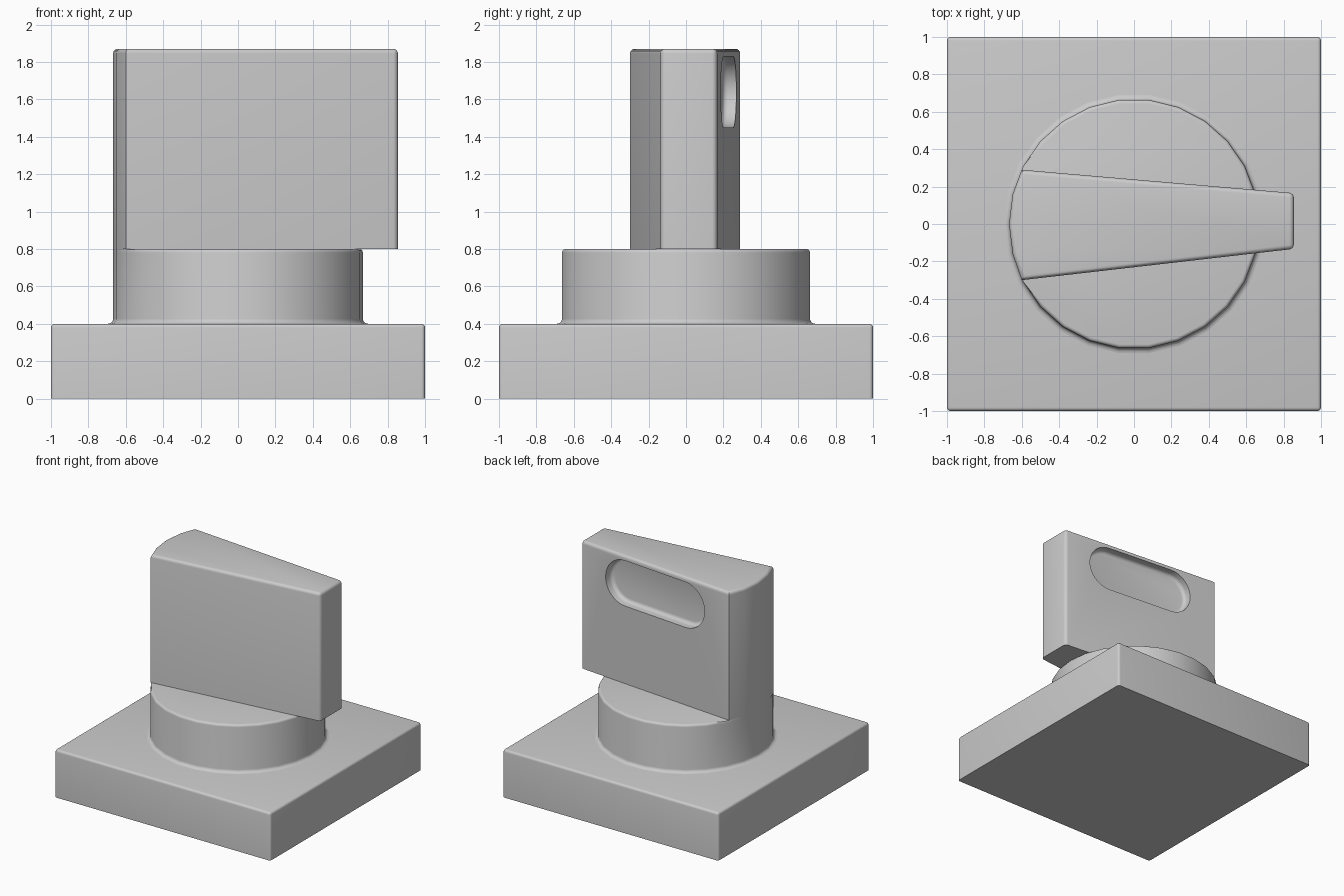
import bpy, bmesh
from math import sin, cos, pi, radians, atan2, hypot
from mathutils import Matrix, Vector

cube = bpy.data.objects.get("Cube")
if cube:
    bpy.data.objects.remove(cube)

grey = bpy.data.materials.new("plain grey")
grey.use_nodes = True
grey.diffuse_color = (0.6, 0.6, 0.6, 1)
grey.node_tree.nodes["Principled BSDF"].inputs["Base Color"].default_value = (0.6, 0.6, 0.6, 1)


def finish(name, bm):
    """Turn a bmesh into a shaded object."""
    bmesh.ops.recalc_face_normals(bm, faces=bm.faces)
    mesh = bpy.data.meshes.new(name)
    bm.to_mesh(mesh)
    bm.free()
    mesh.materials.append(grey)
    obj = bpy.data.objects.new(name, mesh)
    bpy.context.collection.objects.link(obj)
    return obj


def smooth(obj):
    bpy.ops.object.select_all(action='DESELECT')
    obj.select_set(True)
    bpy.context.view_layer.objects.active = obj
    bpy.ops.object.shade_smooth_by_angle(angle=radians(30))


def prism(outline, low, high):
    """Extrude an xy outline from one height to another."""
    bm = bmesh.new()
    face = bm.faces.new([bm.verts.new((x, y, low)) for x, y in outline])
    top = bmesh.ops.extrude_face_region(bm, geom=[face])["geom"]
    verts = [v for v in top if isinstance(v, bmesh.types.BMVert)]
    bmesh.ops.translate(bm, verts=verts, vec=(0, 0, high - low))
    return bm


def round_edges(bm, rule, width):
    edges = [e for e in bm.edges if rule(e.verts[0].co, e.verts[1].co)]
    bmesh.ops.bevel(bm, geom=edges, offset=width, segments=4, profile=0.5, affect='EDGES')


# Square base plate, sharp only on its underside
BASE_TOP, HUB_TOP, TOP = 0.4, 0.8, 1.87
bm = prism([(-1, -1), (1, -1), (1, 1), (-1, 1)], 0, BASE_TOP)
round_edges(bm, lambda a, b: max(a.z, b.z) > 0.1, 0.02)
smooth(finish("base_plate", bm))

# Round hub with a flared foot and a rounded rim that stops under the grip
SIDES, RADIUS, BEVEL = 26, 0.668, 0.02
steps = [i * pi / 8 for i in range(5)]
profile = [(RADIUS + 0.027 * (1 - sin(t)), BASE_TOP + 0.027 * (1 - cos(t))) for t in steps]
profile += [(RADIUS - BEVEL * (1 - cos(t)), HUB_TOP - BEVEL * (1 - sin(t))) for t in steps]
bm = bmesh.new()
rings = []
for r, z in profile:
    ring = []
    for i in range(SIDES):
        a = 2 * pi * i / SIDES
        under_grip = cos(a) < -0.88 and z > 0.6
        radius = RADIUS if under_grip else r
        ring.append(bm.verts.new((radius * cos(a), radius * sin(a), z)))
    rings.append(ring)
for low, high in zip(rings, rings[1:]):
    for i in range(SIDES):
        j = (i + 1) % SIDES
        bm.faces.new((low[i], low[j], high[j], high[i]))
bm.faces.new(rings[0])
bm.faces.new(rings[-1])
smooth(finish("hub", bm))

# Tapered grip: curved at the hub side, overhanging at the narrow end
back_corner, back_tip = Vector((-0.6, 0.29)), Vector((0.855, 0.165))
arc = [2 * pi * i / SIDES for i in range(12, 15)]
outline = [(0.855, -0.133), tuple(back_tip), tuple(back_corner)]
outline += [(RADIUS * cos(a), RADIUS * sin(a)) for a in arc]
outline += [(-0.6, -0.3)]
bm = prism(outline, HUB_TOP, TOP)
round_edges(bm, lambda a, b: min(a.z, b.z) > 1.8 or min(a.x, b.x) > 0.8 and abs(a.z - b.z) > 0.5, 0.025)
grip = finish("grip", bm)

# Shallow rounded slot sunk into the back of the grip
HALF, END, DEPTH = 0.3, 0.19, 0.075
slot = []
for side in (1, -1):
    for k in range(17):
        a = -pi / 2 + k * pi / 16
        slot.append((side * (HALF + END * cos(a)), side * END * sin(a)))
bm = prism(slot, -DEPTH, 0.1)
round_edges(bm, lambda a, b: max(a.z, b.z) < 0, 0.03)
along = (back_tip - back_corner).normalized()
middle = back_corner.lerp(back_tip, 0.5)
x_axis = Vector((along.x, along.y, 0))
z_axis = Vector((-along.y, along.x, 0))
turn = Matrix((x_axis, z_axis.cross(x_axis), z_axis)).transposed().to_4x4()
bmesh.ops.transform(bm, matrix=Matrix.Translation((middle.x, middle.y, 1.64)) @ turn, verts=bm.verts)
cutter = finish("slot_cutter", bm)
cutter.hide_render = True

cut = grip.modifiers.new("slot", 'BOOLEAN')
cut.operation, cut.solver, cut.object = 'DIFFERENCE', 'EXACT', cutter
bpy.context.view_layer.objects.active = grip
bpy.ops.object.modifier_apply(modifier=cut.name)
bpy.data.objects.remove(cutter)
smooth(grip)
